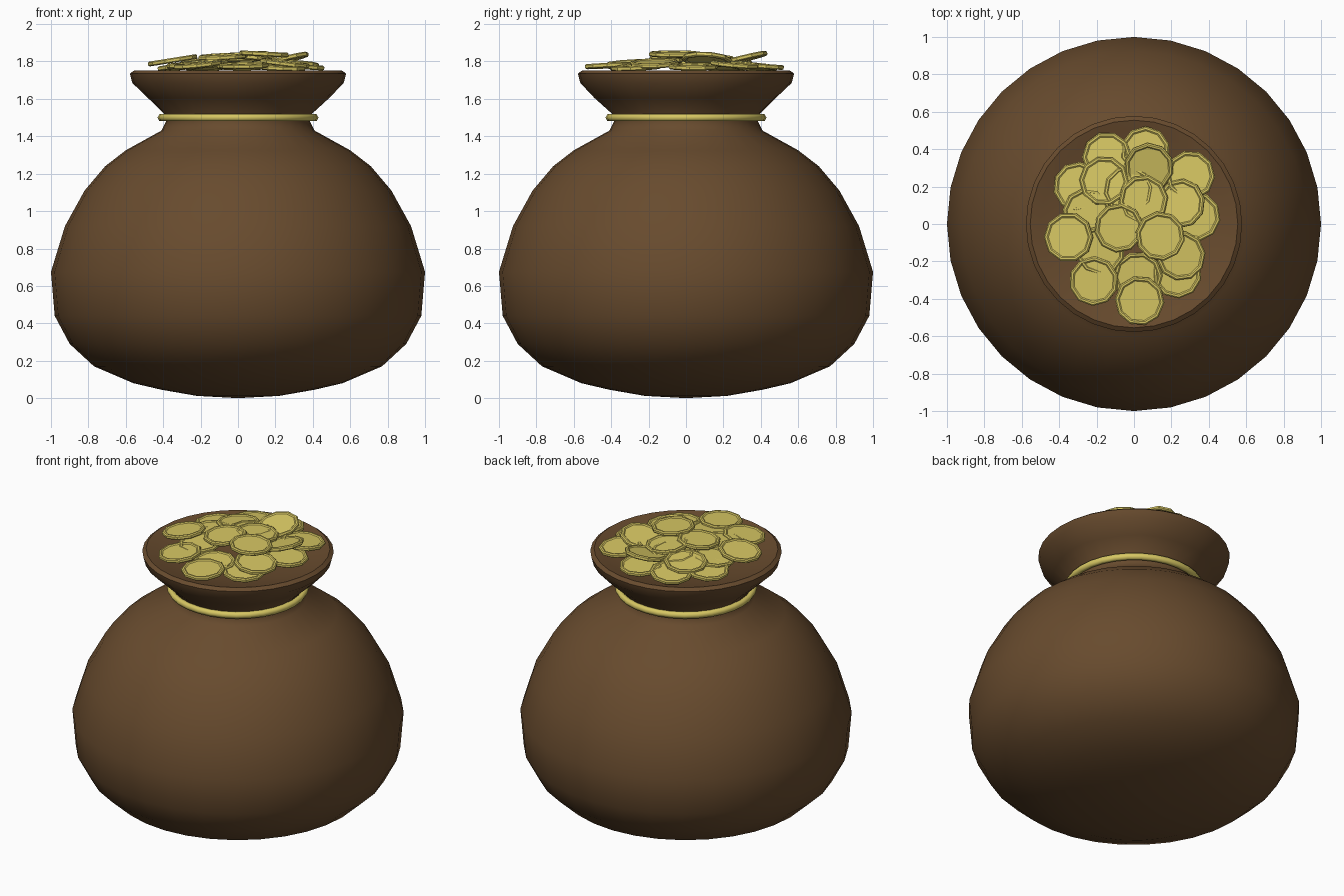
import bpy, math
from mathutils import Vector, Matrix


def material(name, rgb):
    m = bpy.data.materials.new(name)
    m.diffuse_color = (*rgb, 1)
    return m


BROWN = material("brown leather", (0.137, 0.070, 0.027))
GOLD = material("gold", (0.68, 0.57, 0.125))


def lathe(name, profile, sides, mat, closed=False, sharp=45, wave=None, matrix=None):
    """Spin (radius, z) points about z; radius 0 makes a pole."""
    verts, faces, rings = [], [], []
    for r, z in profile:
        if r == 0:
            verts.append((0, 0, z))
            rings.append([len(verts) - 1] * sides)
            continue
        start = len(verts)
        for i in range(sides):
            a = 2 * math.pi * i / sides
            k = r * (1 + (wave(a, z) if wave else 0))
            verts.append((k * math.cos(a), k * math.sin(a), z))
        rings.append(list(range(start, start + sides)))
    pairs = list(zip(rings, rings[1:]))
    if closed:
        pairs.append((rings[-1], rings[0]))
    for lo, hi in pairs:
        for i in range(sides):
            j = (i + 1) % sides
            faces.append(list(dict.fromkeys((lo[i], lo[j], hi[j], hi[i]))))
    mesh = bpy.data.meshes.new(name)
    mesh.from_pydata(verts, [], faces)
    mesh.materials.append(mat)
    mesh.polygons.foreach_set("use_smooth", [True] * len(mesh.polygons))
    mesh.set_sharp_from_angle(angle=math.radians(sharp))
    ob = bpy.data.objects.new(name, mesh)
    bpy.context.collection.objects.link(ob)
    if matrix:
        ob.matrix_world = matrix
    return ob


# Bulging bag, pinched neck, flared collar and the dished mouth inside it
def folds(a, z):
    return 0.012 * math.sin(7 * a + 0.6) if 1.55 < z < 1.66 else 0


lathe("sack", [(0, 0), (0.22, 0.012), (0.41, 0.045), (0.56, 0.08), (0.77, 0.17),
               (0.90, 0.29), (0.98, 0.44), (1.0, 0.675), (0.925, 0.92), (0.82, 1.11),
               (0.71, 1.24), (0.60, 1.325), (0.41, 1.43), (0.385, 1.48), (0.395, 1.52),
               (0.485, 1.605), (0.565, 1.685), (0.578, 1.735), (0.555, 1.752),
               (0.50, 1.738), (0.40, 1.71), (0.25, 1.69), (0, 1.69)],
      32, BROWN, sharp=50, wave=folds)

# Gold tie around the neck
lathe("neck_tie", [(0.41 + 0.02 * math.cos(math.pi * k / 3),
                    1.5 + 0.022 * math.sin(math.pi * k / 3)) for k in range(6)],
      32, GOLD, closed=True, sharp=65)

# Heap of coins: x, y, z, slope along x, slope along y
COINS = [
    (-0.35, -0.07, 1.806, 0.16, 0.00), (-0.215, -0.305, 1.785, 0.10, 0.06),
    (0.03, -0.41, 1.778, 0.02, 0.05), (-0.08, -0.02, 1.826, 0.05, 0.05),
    (0.14, -0.065, 1.84, -0.05, 0.00), (0.05, 0.13, 1.818, -0.08, -0.05),
    (0.08, 0.305, 1.815, 0.05, 0.24), (-0.145, 0.36, 1.772, 0.08, -0.08),
    (0.06, 0.39, 1.775, 0.00, -0.06), (0.30, 0.26, 1.785, -0.06, -0.08),
    (0.25, 0.11, 1.81, 0.24, -0.06), (0.33, 0.04, 1.772, -0.06, 0.00),
    (0.25, -0.17, 1.79, -0.12, 0.03), (0.23, -0.265, 1.768, -0.04, 0.05),
    (0.02, -0.28, 1.775, 0.00, 0.08), (-0.18, -0.14, 1.795, 0.06, 0.08),
    (-0.16, 0.23, 1.797, 0.08, -0.08), (-0.30, 0.20, 1.772, 0.10, -0.04),
    (-0.25, 0.06, 1.787, 0.10, 0.02), (-0.03, 0.18, 1.805, 0.04, -0.06),
]
COIN = [(0, -0.007), (0.108, -0.007), (0.115, -0.013), (0.126, -0.013), (0.133, -0.007),
        (0.133, 0.007), (0.126, 0.013), (0.115, 0.013), (0.108, 0.007), (0, 0.007)]
for n, (x, y, z, gx, gy) in enumerate(COINS):
    tilt = Vector((0, 0, 1)).rotation_difference(Vector((-gx, -gy, 1)).normalized())
    m = (Matrix.Translation((x, y, z)) @ tilt.to_matrix().to_4x4()
         @ Matrix.Rotation(n * 0.9, 4, 'Z'))
    lathe(f"coin_{n + 1}", COIN, 10, GOLD, sharp=30, matrix=m)
